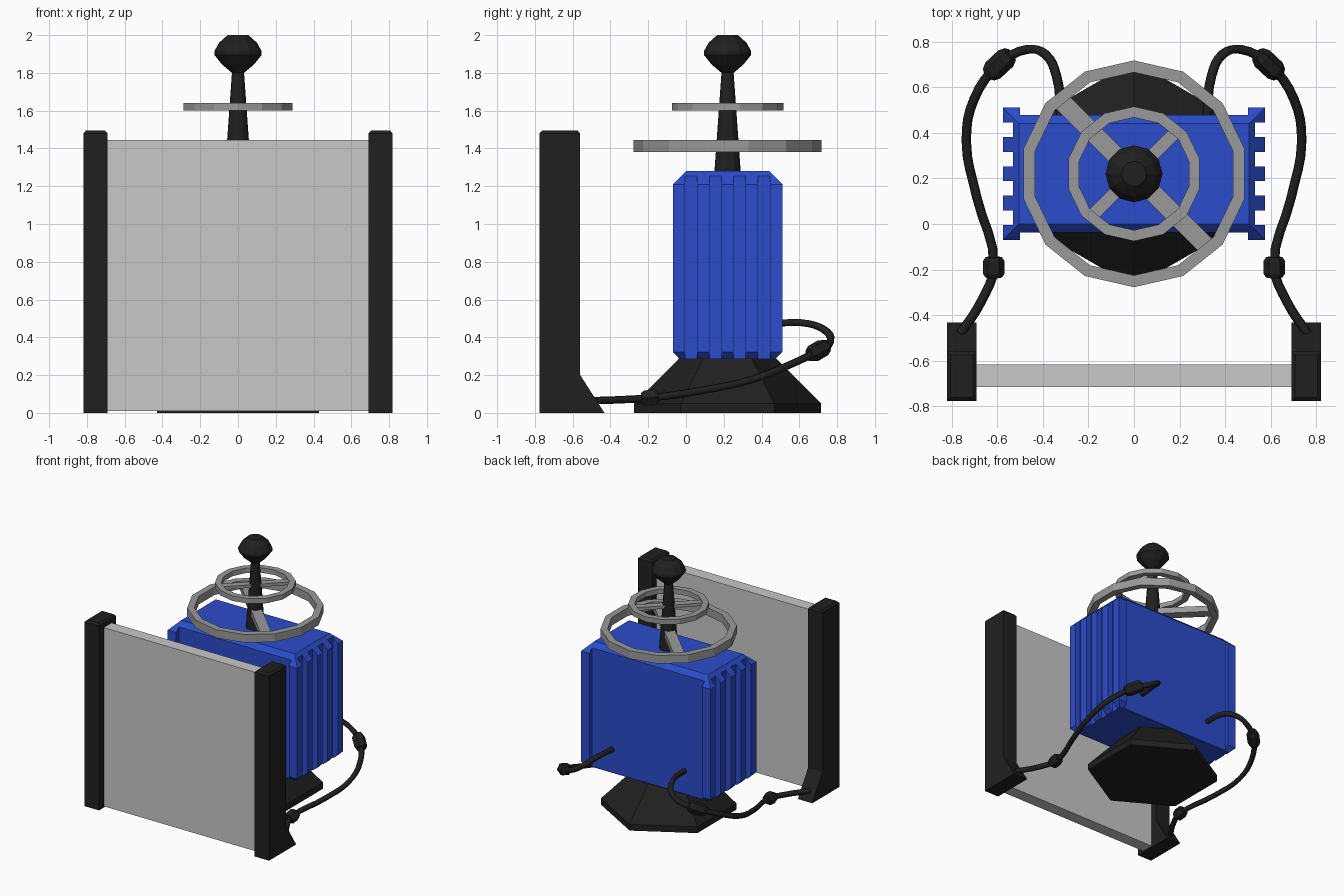
import bpy, bmesh, math
from mathutils import Vector

if "Cube" in bpy.data.objects:
    bpy.data.objects.remove(bpy.data.objects["Cube"])

CY = 0.22  # centre line (y) of the machine


def material(name, rgb):
    m = bpy.data.materials.new(name)
    m.diffuse_color = (*rgb, 1)
    m.use_nodes = True
    m.node_tree.nodes["Principled BSDF"].inputs["Base Color"].default_value = m.diffuse_color
    return m


BLACK = material("black", (0.0144, 0.0144, 0.0144))
BLUE = material("blue", (0.024, 0.072, 0.597))
LIGHT = material("light_grey", (0.578, 0.578, 0.578))
GREY = material("mid_grey", (0.319, 0.319, 0.319))


def finish(name, bm, mat):
    bmesh.ops.recalc_face_normals(bm, faces=bm.faces)
    me = bpy.data.meshes.new(name)
    bm.to_mesh(me)
    bm.free()
    me.materials.append(mat)
    ob = bpy.data.objects.new(name, me)
    bpy.context.collection.objects.link(ob)
    return ob


def loft(name, rings, mat, closed=False):
    """Skin a list of equal-length point rings; cap the ends unless closed."""
    bm = bmesh.new()
    vs = [[bm.verts.new(p) for p in r] for r in rings]
    n = len(vs[0])
    for a, b in zip(vs, vs[1:] + (vs[:1] if closed else [])):
        for i in range(n):
            j = (i + 1) % n
            bm.faces.new((a[i], a[j], b[j], b[i]))
    if not closed:
        bm.faces.new(vs[0])
        bm.faces.new(vs[-1])
    return finish(name, bm, mat)


def lathe(name, profile, sides, mat, closed=False):
    """Spin (radius, z) points about the machine axis, first vertex on +y."""
    ang = [math.pi / 2 + 2 * math.pi * i / sides for i in range(sides)]
    return loft(name, [[(r * math.cos(a), CY + r * math.sin(a), z) for a in ang]
                       for r, z in profile], mat, closed)


def rect(hx, y0, y1, z, x=0):
    return [(x - hx, y0, z), (x + hx, y0, z), (x + hx, y1, z), (x - hx, y1, z)]


# Front panel between the two posts
loft("front_panel", [rect(0.695, -0.715, -0.615, z) for z in (0.01, 1.445)], LIGHT)

# Finned body: chamfered block trimmed by a comb-shaped outline
body = loft("body", [
    rect(0.538, CY - 0.253, CY + 0.253, 0.285),
    rect(0.575, CY - 0.29, CY + 0.29, 0.322),
    rect(0.575, CY - 0.29, CY + 0.29, 1.21),
    rect(0.505, CY - 0.22, CY + 0.22, 1.28)], BLUE)
side = [(0.5, -0.257), (0.5, -0.4), (0.7, -0.4)]
for c in (-0.193, -0.064, 0.064, 0.193):
    side += [(0.7, c - 0.032), (0.53, c - 0.032), (0.53, c + 0.032), (0.7, c + 0.032)]
side += [(0.7, 0.4), (0.5, 0.4), (0.5, 0.257)]
outline = side + [(-x, -y) for x, y in side]
cutter = loft("body_cutter", [[(x, CY + y, z) for x, y in outline] for z in (0.1, 1.5)], BLUE)
cutter.hide_render = True
mod = body.modifiers.new("fins", "BOOLEAN")
mod.operation = "INTERSECT"
mod.solver = "EXACT"
mod.object = cutter
dg = bpy.context.evaluated_depsgraph_get()
body.data = bpy.data.meshes.new_from_object(body.evaluated_get(dg))
body.modifiers.clear()
bpy.data.objects.remove(cutter)

# Six-sided pedestal
lathe("pedestal", [(0.495, 0), (0.495, 0.05), (0.255, 0.29)], 6, BLACK)

# Tapered mast and knob
lathe("mast", [(0.07, 1.27), (0.03, 1.83)], 12, BLACK)
lathe("knob", [(0.032, 1.80), (0.085, 1.845), (0.125, 1.895), (0.125, 1.915),
               (0.10, 1.96), (0.055, 2.0)], 12, BLACK)

# Two wheels, each with a diagonal bar
for name, ro, ri, z0, z1, w, turn in (
        ("lower_wheel", 0.497, 0.445, 1.38, 1.445, 0.04, -45),
        ("upper_wheel", 0.295, 0.247, 1.60, 1.64, 0.028, 45)):
    lathe(name, [(ro, z0), (ro, z1), (ri, z1), (ri, z0)], 14, GREY, closed=True)
    bar = loft(name + "_bar", [rect(ri + 0.01, -w, w, z)
                               for z in (z0 + 0.008, z1 - 0.008)], GREY)
    bar.location = (0, CY, 0)
    bar.rotation_euler.z = math.radians(turn)

# Hose route on the right side, mirrored for the left
ROUTE = [(0.32, 0.46, 0.475), (0.34, 0.65, 0.472), (0.39, 0.745, 0.43),
         (0.47, 0.765, 0.38), (0.59, 0.70, 0.33), (0.70, 0.55, 0.255),
         (0.735, 0.36, 0.18), (0.69, 0.12, 0.125), (0.615, -0.19, 0.08),
         (0.67, -0.34, 0.07), (0.76, -0.48, 0.065)]

for s, label in ((1, "right"), (-1, "left")):
    # Post with a sloping foot behind it
    x = s * 0.755
    loft(label + "_post", [rect(0.064, -0.775, -0.56, 0, x),
                           rect(0.064, -0.775, -0.56, 1.48, x),
                           rect(0.05, -0.761, -0.574, 1.495, x)], BLACK)
    loft(label + "_post_foot", [[(x + dx, -0.57, 0), (x + dx, -0.432, 0),
                                 (x + dx, -0.56, 0.2), (x + dx, -0.57, 0.2)]
                                for dx in (-0.064, 0.064)], BLACK)

    # Hose
    pts = [Vector((s * a, b, c)) for a, b, c in ROUTE]
    cu = bpy.data.curves.new(label + "_hose", "CURVE")
    cu.dimensions = "3D"
    cu.bevel_depth = 0.021
    cu.bevel_resolution = 1
    cu.resolution_u = 4
    cu.use_fill_caps = True
    sp = cu.splines.new("BEZIER")
    sp.bezier_points.add(len(pts) - 1)
    for bp, p in zip(sp.bezier_points, pts):
        bp.co = p
        bp.handle_left_type = bp.handle_right_type = "AUTO"
    cu.materials.append(BLACK)
    bpy.context.collection.objects.link(bpy.data.objects.new(label + "_hose", cu))

    # Hose couplings
    for name, i, length in (("upper", 4, 0.14), ("lower", 8, 0.09)):
        d = (pts[i + 1] - pts[i - 1]).normalized()
        if name == "lower":
            d = Vector((0, -1, -0.1)).normalized()
        u = d.cross(Vector((0, 0, 1))).normalized()
        v = d.cross(u)
        loft(f"{label}_{name}_coupling",
             [[pts[i] + d * t * length + r * (u * math.cos(k * math.pi / 3) + v * math.sin(k * math.pi / 3))
               for k in range(6)]
              for t, r in ((-0.5, 0.036), (-0.3, 0.048), (0.3, 0.048), (0.5, 0.036))], BLACK)
